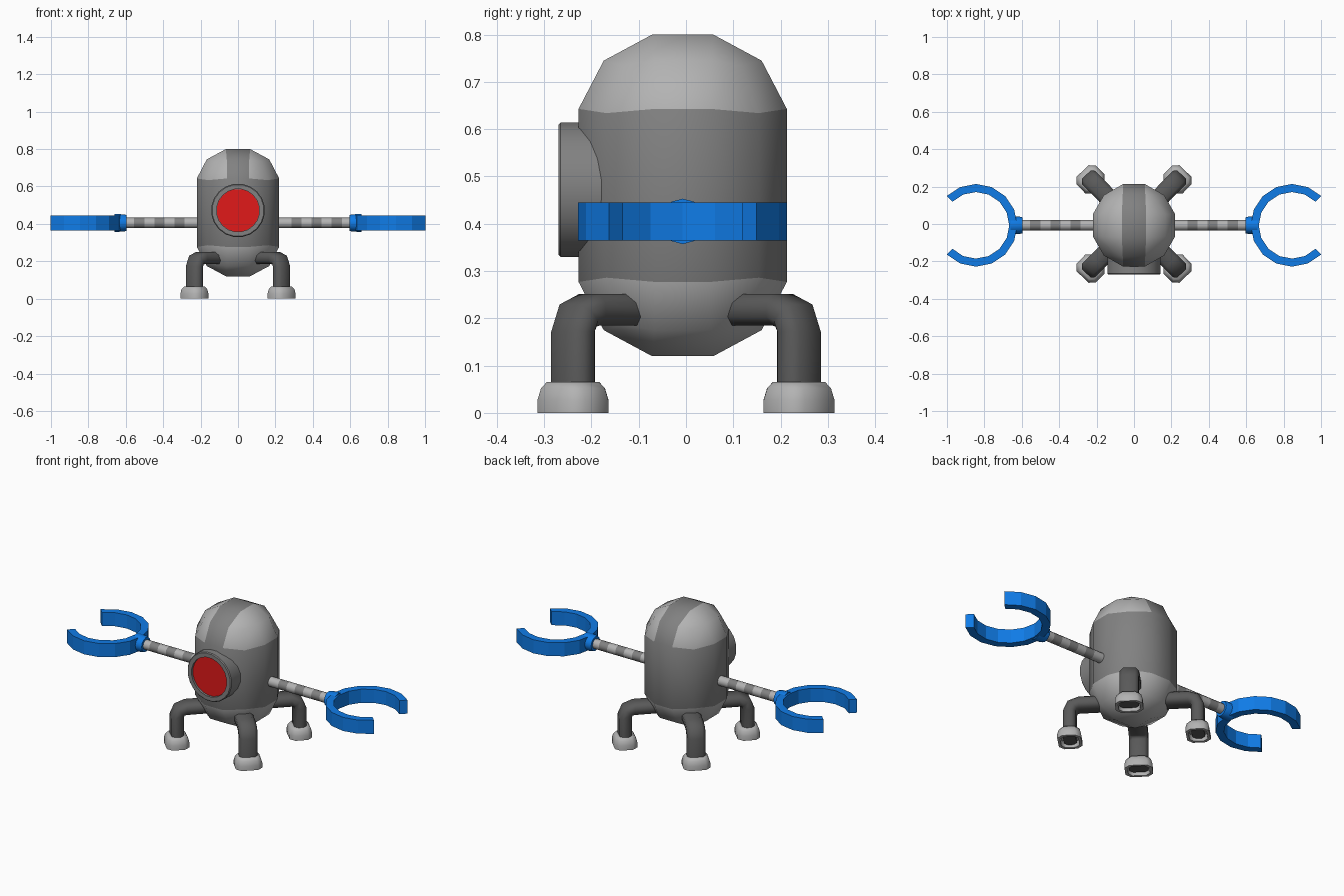
import bpy, bmesh, math
from mathutils import Vector

if "Cube" in bpy.data.objects:
    bpy.data.objects.remove(bpy.data.objects["Cube"])

CY = -0.007   # body centre in y
ARM_Z = 0.405


def mat(name, r, g, b):
    m = bpy.data.materials.new(name)
    m.diffuse_color = (r, g, b, 1)
    m.use_nodes = True
    m.node_tree.nodes["Principled BSDF"].inputs["Base Color"].default_value = m.diffuse_color
    return m


LIGHT = mat("light_grey", 0.45, 0.45, 0.45)
MID = mat("mid_grey", 0.22, 0.22, 0.22)
DARK = mat("dark_grey", 0.10, 0.10, 0.10)
BLUE = mat("blue", 0.005, 0.2, 0.8)
RED = mat("red", 0.75, 0.01, 0.01)


def finish(bm, name, mats, angle=40):
    bmesh.ops.recalc_face_normals(bm, faces=bm.faces[:])
    me = bpy.data.meshes.new(name)
    bm.to_mesh(me)
    bm.free()
    ob = bpy.data.objects.new(name, me)
    bpy.context.collection.objects.link(ob)
    for m in mats:
        me.materials.append(m)
    bpy.ops.object.select_all(action='DESELECT')
    ob.select_set(True)
    bpy.context.view_layer.objects.active = ob
    bpy.ops.object.shade_smooth_by_angle(angle=math.radians(angle))
    return ob


def loft(name, rings, mats, stripe=False, loop=False, angle=40):
    """Skin a list of equal-length rings, capping both ends."""
    bm = bmesh.new()
    vr = [[bm.verts.new(p) for p in r] for r in rings]
    n = len(vr[0])
    pairs = list(zip(vr, vr[1:])) + ([(vr[-1], vr[0])] if loop else [])
    for k, (a, b) in enumerate(pairs):
        for i in range(n):
            j = (i + 1) % n
            f = bm.faces.new((a[i], a[j], b[j], b[i]))
            f.material_index = k % 2 if stripe else 0
    if not loop:
        bm.faces.new(vr[0])
        bm.faces.new(vr[-1])
    return finish(bm, name, mats, angle)


def x_ring(x, r, n=12):
    return [Vector((x, CY + r * math.cos(2 * math.pi * i / n),
                    ARM_Z + r * math.sin(2 * math.pi * i / n))) for i in range(n)]


def y_ring(y, r, n=20):
    return [Vector((r * math.cos(2 * math.pi * (i + .5) / n), y,
                    0.472 + r * math.sin(2 * math.pi * (i + .5) / n))) for i in range(n)]


# Body: capsule with a square-grid dome at each end
def body():
    bm = bmesh.new()
    grids = []
    for zc, s in ((0.64, 1), (0.28, -1)):
        g = {}
        for i in range(4):
            for j in range(4):
                u, v = (-1, -.36, .36, 1)[i], (-1, -.36, .36, 1)[j]
                inner, corner = i in (1, 2) and j in (1, 2), i in (0, 3) and j in (0, 3)
                if inner:
                    x, y, h = u * .18, v * .18, .16
                elif corner:
                    x, y, h = u * .125, v * .125, .094
                else:
                    x, y, h = u * .167, v * .167, .105
                g[i, j] = bm.verts.new((x, y + CY, zc + s * h))
        for i in range(3):
            for j in range(3):
                f = bm.faces.new((g[i, j], g[i + 1, j], g[i + 1, j + 1], g[i, j + 1]))
                f.material_index = 1 if s > 0 and i == 1 else 0
        loop = [(3, 1), (3, 2), (3, 3), (2, 3), (1, 3), (0, 3),
                (0, 2), (0, 1), (0, 0), (1, 0), (2, 0), (3, 0)]
        rim = []
        for k in range(12):
            a = math.radians(-15 + 30 * k)
            h = -.006 if k % 3 == 2 else .003
            rim.append(bm.verts.new((.228 * math.cos(a), .228 * math.sin(a) + CY, zc + s * h)))
        for k in range(12):
            m = (k + 1) % 12
            f = bm.faces.new((rim[k], rim[m], g[loop[m]], g[loop[k]]))
            f.material_index = 1 if s > 0 and k in (3, 9) else 0
        grids.append(rim)
    a, b = grids
    for k in range(12):
        m = (k + 1) % 12
        bm.faces.new((a[k], a[m], b[m], b[k])).material_index = 1
    finish(bm, "body", [LIGHT, MID])


body()

# Round eye housing and recessed red lens
loft("eye_housing", [y_ring(-.12, .144), y_ring(-.265, .144), y_ring(-.27, .139),
                     y_ring(-.27, .115), y_ring(-.255, .115)], [MID], angle=30)
loft("eye_lens", [y_ring(-.24, .1145), y_ring(-.258, .1145)], [RED], angle=30)

# Striped arms, hubs and open claws
for side, s in (("right", 1), ("left", -1)):
    xs = [.18, .285] + [.285 + .054 * k for k in range(1, 7)] + [.62]
    loft(side + "_arm", [x_ring(s * x, .028) for x in xs], [LIGHT, MID], stripe=True)
    loft(side + "_claw_hub", [x_ring(s * .595, .042), x_ring(s * .61, .046),
                              x_ring(s * .66, .048)], [BLUE])
    rings = []
    for k in range(13):
        a = math.radians(45 + 22.5 * k)
        rings.append([Vector((s * (.845 + r * math.cos(a)), CY + r * math.sin(a), z))
                      for r, z in ((.178, .365), (.221, .365), (.221, .445), (.178, .445))])
    loft(side + "_claw", rings, [BLUE], angle=20)


# Legs: flattened tubes that bend down into hollow feet
def octagon(A, b, a, B):
    return [(A, b), (a, B), (-a, B), (-A, b), (-A, -b), (-a, -B), (a, -B), (A, -b)]


LEG = octagon(.05, .015, .032, .033)
FOOT = octagon(.072, .034, .045, .061)
PATH = [(.10, .218, 0), (.285, .218, 0), (.318, .206, 45), (.333, .172, 90), (.333, .012, 90)]

for fy, sy in (("front", -1), ("back", 1)):
    for fx, sx in (("right", 1), ("left", -1)):
        out = Vector((sx * .233, sy * .239, 0)) / .333
        tan = Vector((-out.y, out.x, 0)).normalized()
        up = Vector((0, 0, 1))
        rings = []
        for d, z, t in PATH:
            t = math.radians(t)
            nrm = out * math.sin(t) + up * math.cos(t)
            rings.append([out * d + up * z + tan * p + nrm * q for p, q in LEG])
        loft(f"{fy}_{fx}_leg", rings, [DARK], angle=50)
        rings = [[out * .333 + up * z + tan * p * k + out * q * k for p, q in FOOT]
                 for z, k in ((.03, .74), (0, .78), (0, 1), (.027, 1), (.052, .9), (.065, .74))]
        loft(f"{fy}_{fx}_foot", rings, [LIGHT], angle=50)
